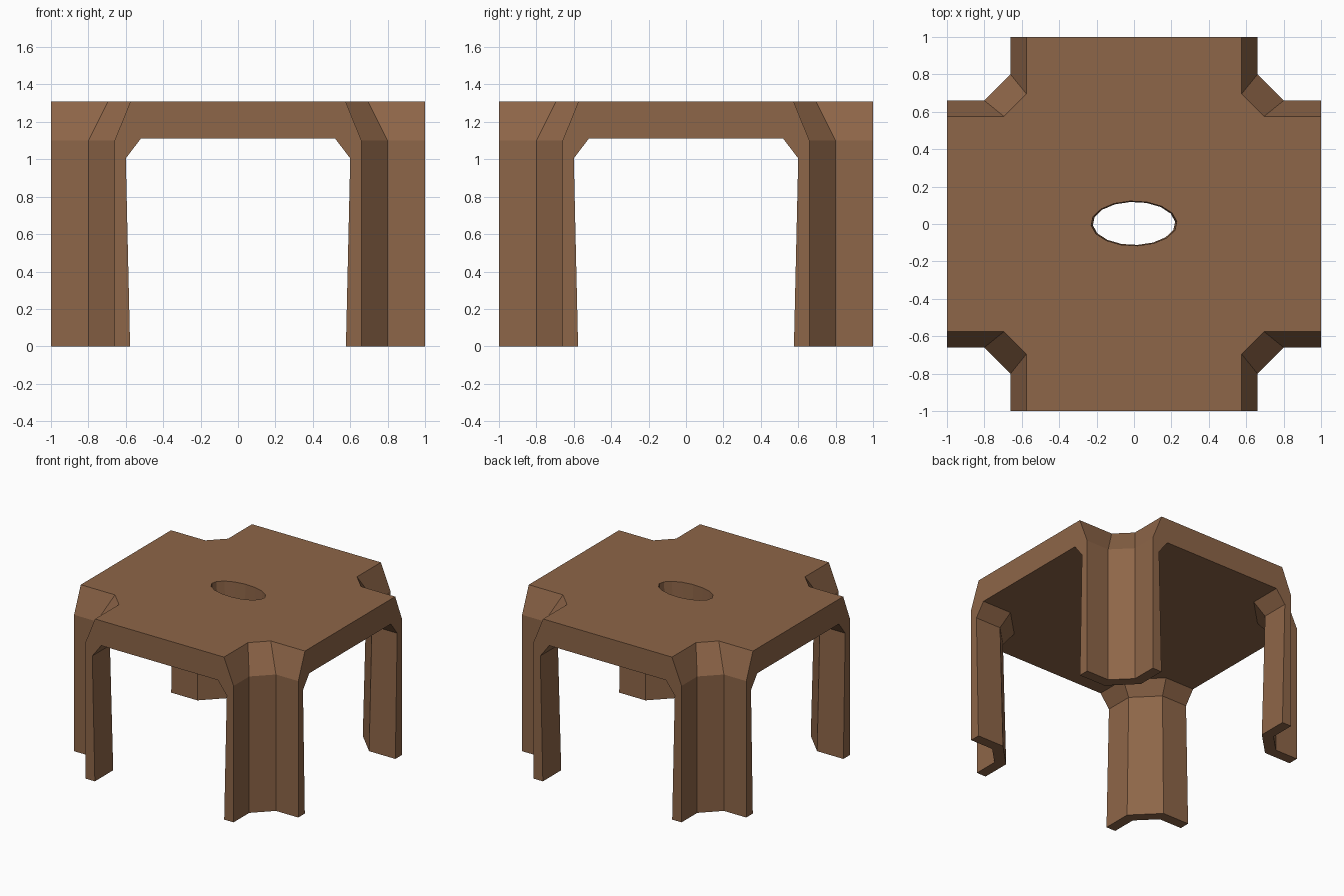
import bpy, bmesh, math

if "Cube" in bpy.data.objects:
    bpy.data.objects.remove(bpy.data.objects["Cube"])

brown = bpy.data.materials.new("warm brown")
brown.diffuse_color = (0.27, 0.132, 0.065, 1)
brown.use_nodes = True
brown.node_tree.nodes["Principled BSDF"].inputs["Base Color"].default_value = brown.diffuse_color


def path(a, s):
    """Notched corner outline: two straight arms joined by a diagonal x+y=s."""
    return [(a, 1.0), (a, s - a), (s - a, a), (1.0, a)]


# (height, plan outline) from table top down the outside, then up the inside
LEVELS = [(1.31, path(0.575, 1.27)), (1.10, path(0.66, 1.46)),
          (0.0, path(0.66, 1.46)), (0.0, path(0.577, 1.343)),
          (1.005, path(0.60, 1.375)), (1.11, path(0.52, 1.262))]

bm = bmesh.new()
corners = []
for q in range(4):
    c, s = [(1, 0), (0, 1), (-1, 0), (0, -1)][q]
    corners.append([[bm.verts.new((x * c - y * s, x * s + y * c, z))
                     for x, y in pts] for z, pts in LEVELS])

# Folded corner legs
for rings in corners:
    for r0, r1 in zip(rings, rings[1:]):
        for i in range(3):
            bm.faces.new((r0[i], r0[i + 1], r1[i + 1], r1[i]))

# Arch-shaped side faces joining neighbouring legs
for q in range(4):
    a = [r[0] for r in corners[q]]
    b = [r[3] for r in corners[(q + 1) % 4]]
    bm.faces.new(a + b[::-1])

# Top and underside
for k in (0, -1):
    bm.faces.new([v for rings in corners for v in reversed(rings[k])])
bmesh.ops.recalc_face_normals(bm, faces=bm.faces)

mesh = bpy.data.meshes.new("table_body")
bm.to_mesh(mesh)
bm.free()
mesh.materials.append(brown)
table = bpy.data.objects.new("table_body", mesh)
bpy.context.collection.objects.link(table)

# Oval hole through the top, slightly tapered
bm = bmesh.new()
bmesh.ops.create_cone(bm, cap_ends=True, segments=16, radius1=0.95, radius2=1.01, depth=0.3)
for v in bm.verts:
    a = math.atan2(v.co.y, v.co.x) + math.radians(5)
    r = math.hypot(v.co.x, v.co.y)
    v.co = (0.23 * r * math.cos(a), 0.12 * r * math.sin(a) + 0.003, v.co.z + 1.21)
cut_mesh = bpy.data.meshes.new("hole_cutter")
bm.to_mesh(cut_mesh)
bm.free()
cut_mesh.materials.append(brown)
cutter = bpy.data.objects.new("hole_cutter", cut_mesh)
bpy.context.collection.objects.link(cutter)
cutter.hide_render = True
cutter.display_type = 'WIRE'

mod = table.modifiers.new("oval_hole", 'BOOLEAN')
mod.operation = 'DIFFERENCE'
mod.solver = 'EXACT'
mod.object = cutter
